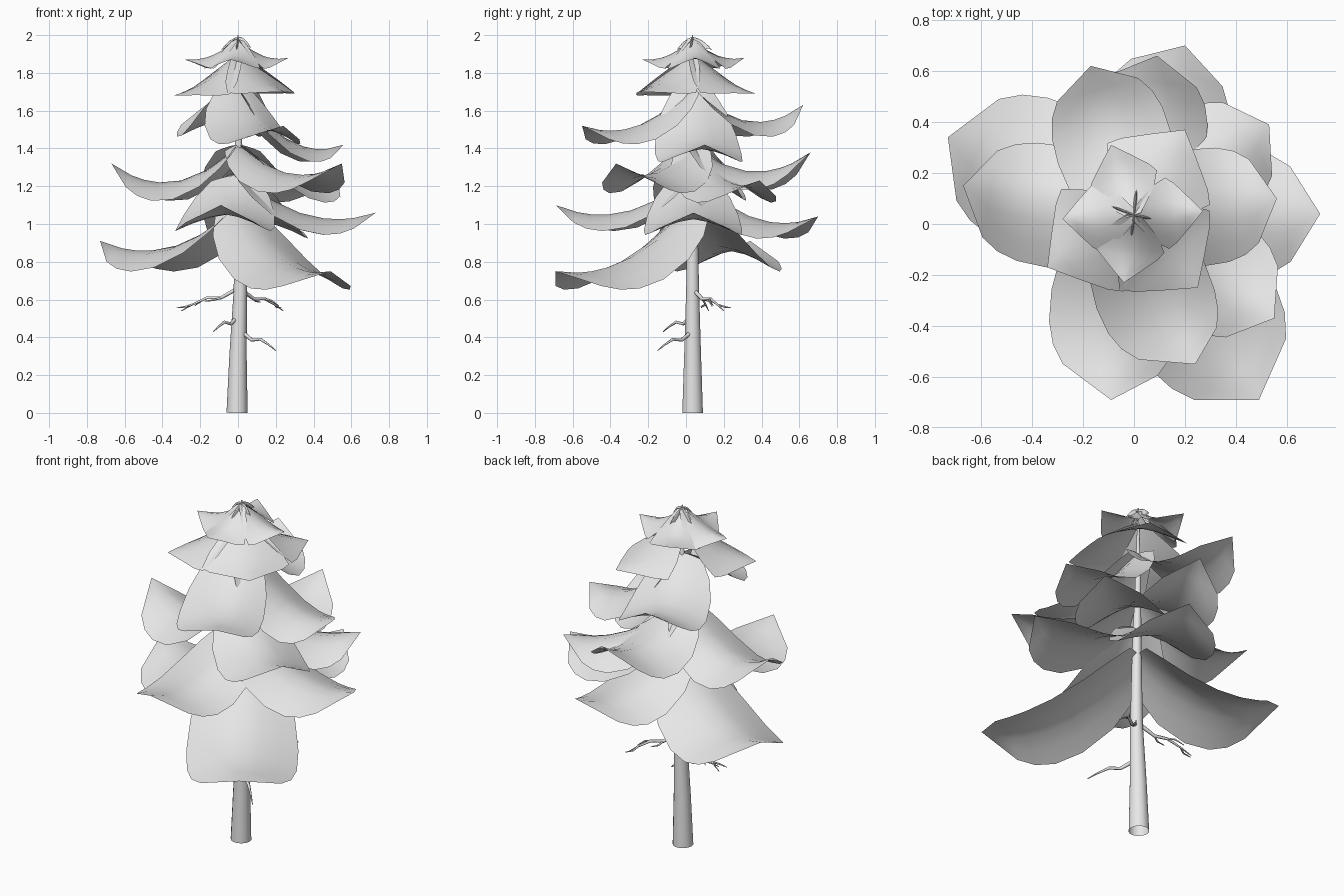
import bpy, bmesh, math
from mathutils import Vector

cube = bpy.data.objects.get("Cube")
if cube:
    bpy.data.objects.remove(cube, do_unlink=True)

grey = bpy.data.materials.new("pale_grey")
grey.use_nodes = True
COLOUR = (0.8, 0.8, 0.8, 1)
grey.diffuse_color = COLOUR
grey.node_tree.nodes["Principled BSDF"].inputs["Base Color"].default_value = COLOUR

AXIS = Vector((0, 0.035, 0))


def finish(name, bm):
    """Turn a bmesh into a smooth shaded object."""
    mesh = bpy.data.meshes.new(name)
    for face in bm.faces:
        face.smooth = True
    bm.to_mesh(mesh)
    bm.free()
    mesh.materials.append(grey)
    obj = bpy.data.objects.new(name, mesh)
    bpy.context.scene.collection.objects.link(obj)
    return obj


def skin(bm, rows, closed=False):
    """Bridge rows of vertices with quads."""
    for low, high in zip(rows, rows[1:]):
        count = len(low)
        for i in range(count if closed else count - 1):
            j = (i + 1) % count
            bm.faces.new((low[i], low[j], high[j], high[i]))


def tube(name, points, radii, sides):
    """Tapered round limb along a path, open at its base."""
    bm = bmesh.new()
    points = [Vector(p) for p in points]
    rows = []
    for k, (p, r) in enumerate(zip(points, radii)):
        along = points[min(k + 1, len(points) - 1)] - points[max(k - 1, 0)]
        turn = along.to_track_quat('Z', 'Y')
        if abs(along.normalized().z) > 0.9:
            turn = Vector((0, 0, 1)).rotation_difference(along)
        ring = []
        for i in range(sides):
            a = math.tau * i / sides
            ring.append(bm.verts.new(p + turn @ Vector((math.cos(a), math.sin(a), 0)) * r))
        rows.append(ring)
    skin(bm, rows, closed=True)
    bm.faces.new(rows[-1])
    return finish(name, bm)


def bough(name, root_z, tip, mid_z, half_width, droop, outline, lean=0):
    """Leafy sheet: sagging ridge, sides folded down, pointed tip, widened on the lean side."""
    bm = bmesh.new()
    tip = Vector(tip)
    flat = Vector((tip.x, tip.y, 0)) - AXIS
    side = Vector((-flat.y, flat.x, 0)).normalized()
    m = 0.62
    bend = ((mid_z - root_z) / m - (tip.z - root_z)) / (m - 1)
    slope = tip.z - root_z - bend
    rows = []
    for u, w in outline:
        ridge = root_z + slope * u + bend * u * u
        row = []
        for i in range(-3, 4):
            v = w * i / 3
            reach = v * half_width + lean * abs(v)
            p = AXIS + flat * u + side * reach
            p.z = ridge - droop * abs(v) ** 1.5
            row.append(bm.verts.new(p))
        rows.append(row[::-1])
    skin(bm, rows)
    bmesh.ops.remove_doubles(bm, verts=bm.verts, dist=0.0005)
    bmesh.ops.recalc_face_normals(bm, faces=bm.faces)
    if sum(f.normal.z for f in bm.faces) < 0:
        bmesh.ops.reverse_faces(bm, faces=bm.faces)
    return finish(name, bm)


# Outlines: distance along the ridge and share of the half width
BROAD = [(0, .5), (.1, .76), (.25, .93), (.45, 1), (.62, .98), (.74, .89), (.84, .72), (1, 0)]
KITE = [(0, .2), (.15, .52), (.3, .8), (.48, 1), (.6, .84), (.8, .43), (1, 0)]

# Each tier: root height, half width, side droop, outline, then tip points, mid heights and leans
tiers = {
    "lowest": (1.09, .3, .115, BROAD, [
        ((-.73, .34, .91), .86, 0), ((.49, -.69, .75), .77, .01)]),
    "lower": (1.26, .26, .09, BROAD, [
        ((.73, .04, 1.06), 1.03, 0), ((-.09, -.69, 1.1), 1.05, -.025), ((.2, .7, 1.04), 1.01, 0)]),
    "middle": (1.42, .24, .1, BROAD, [
        ((-.67, .15, 1.32), 1.22, .02), ((.53, .39, 1.23), 1.21, 0),
        ((.09, .66, 1.38), 1.28, 0), ((.55, -.37, 1.32), 1.26, 0)]),
    "upper": (1.72, .23, .08, BROAD, [
        ((.56, .1, 1.42), 1.41, 0), ((-.17, .62, 1.63), 1.54, 0), ((.24, -.55, 1.52), 1.5, -.045)]),
    "high": (1.89, .235, .07, KITE, [
        ((-.34, -.17, 1.68), 1.73, 0), ((.2, .37, 1.69), 1.74, 0), ((.25, -.25, 1.7), 1.74, 0)]),
    "crown": (1.98, .14, .07, KITE, [
        ((.27, .05, 1.88), 1.88, 0), ((-.28, .02, 1.87), 1.88, 0),
        ((-.04, -.23, 1.87), 1.88, 0), ((-.09, .31, 1.88), 1.88, 0)]),
    "tip_leaf": (1.99, .008, .05, KITE, [
        ((.07, .02, 1.93), 1.97, 0), ((-.09, .07, 1.92), 1.96, 0),
        ((-.01, -.05, 1.92), 1.96, 0), ((.01, .14, 1.92), 1.96, 0)]),
}
for tier, (root_z, width, droop, outline, tips) in tiers.items():
    for n, (tip, mid_z, lean) in enumerate(tips, 1):
        bough(f"{tier}_bough_{n}", root_z, tip, mid_z, width, droop, outline, lean)

# Trunk, tapering to the top
tube("trunk",
     [(-.005, .035, 0), (0, .035, .3), (.012, .035, .65), (.01, .035, 1.1), (0, .035, 1.6), (0, .035, 2)],
     [.056, .046, .035, .026, .015, .003], 14)

# Bare twigs below the foliage, the longer ones forked
twigs = [((0, .04, .66), (-.3, .12, .54), True), ((.02, .04, .65), (.24, .2, .54), True),
         ((0, .03, .51), (-.13, -.12, .43), False), ((.02, .03, .43), (.2, -.15, .33), False)]
for n, (start, end, forked) in enumerate(twigs, 1):
    a, b = Vector(start), Vector(end)
    path = [a.lerp(b, t) + Vector((0, 0, lift))
            for t, lift in ((0, 0), (.3, -.015), (.55, .015), (.8, .01), (1, 0))]
    tube(f"twig_{n}", path, [.012, .009, .008, .005, .002], 6)
    if forked:
        run = (b - a) * 0.25
        across = Vector((-run.y, run.x, 0))
        for k, (joint, sign) in enumerate(((1, 1), (2, -1), (3, 1)), 1):
            base = path[joint]
            bend = base + run * 0.4 + across * (0.4 * sign)
            end_point = base + run + across * (0.55 * sign) + Vector((0, 0, .012 * sign))
            tube(f"twig_{n}_fork_{k}", [base, bend, end_point], [.006, .005, .002], 5)
